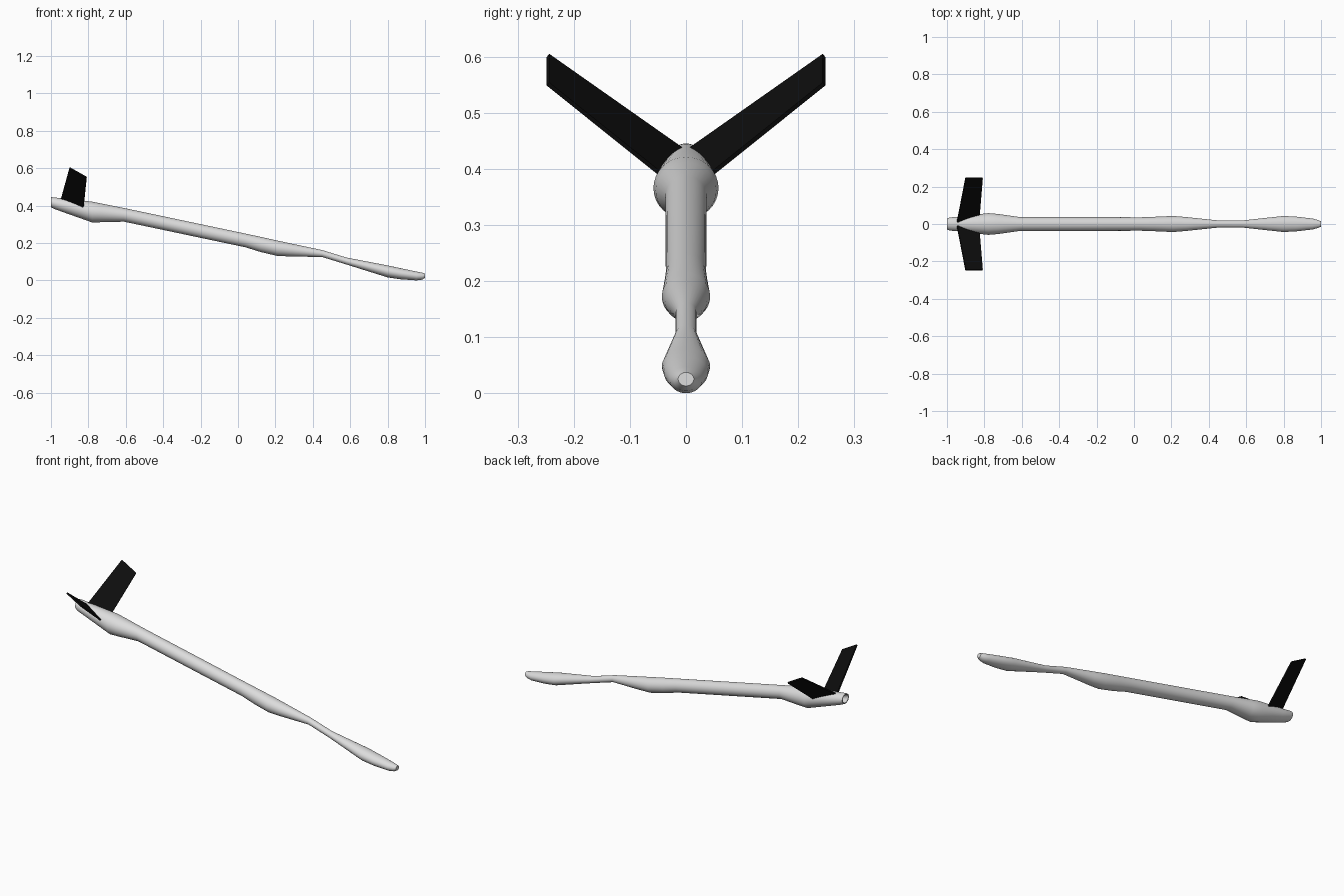
import bpy, bmesh, math
from mathutils import Vector

if "Cube" in bpy.data.objects:
    bpy.data.objects.remove(bpy.data.objects["Cube"])


def material(name, rgb):
    m = bpy.data.materials.new(name)
    m.diffuse_color = (*rgb, 1)
    m.use_nodes = True
    m.node_tree.nodes["Principled BSDF"].inputs["Base Color"].default_value = m.diffuse_color
    return m


GREY = material("light grey", (0.72, 0.72, 0.72))
BLACK = material("black", (0.004, 0.004, 0.004))


def make_object(name, bm, mat):
    bmesh.ops.recalc_face_normals(bm, faces=bm.faces)
    mesh = bpy.data.meshes.new(name)
    bm.to_mesh(mesh)
    bm.free()
    mesh.materials.append(mat)
    obj = bpy.data.objects.new(name, mesh)
    bpy.context.collection.objects.link(obj)
    return obj


# Body: oval rings (x, bottom z, top z, half width), starting inside the hollow tail
RINGS = [
    (-0.93, 0.378, 0.420, 0.025),
    (-1.00, 0.396, 0.441, 0.025),
    (-1.00, 0.391, 0.445, 0.030),
    (-0.985, 0.383, 0.444, 0.035),
    (-0.93, 0.363, 0.437, 0.040),
    (-0.78, 0.310, 0.421, 0.058),
    (-0.73, 0.311, 0.411, 0.054),
    (-0.61, 0.314, 0.387, 0.037),
    (0.04, 0.177, 0.250, 0.036),
    (0.12, 0.152, 0.233, 0.039),
    (0.21, 0.131, 0.213, 0.043),
    (0.28, 0.128, 0.198, 0.037),
    (0.45, 0.125, 0.162, 0.019),
    (0.58, 0.085, 0.122, 0.019),
    (0.80, 0.016, 0.080, 0.043),
    (0.87, 0.006, 0.065, 0.039),
    (0.955, 0.000, 0.047, 0.029),
    (0.985, 0.004, 0.041, 0.021),
    (1.00, 0.013, 0.037, 0.014),
]
SIDES = 32
bm = bmesh.new()
loops = []
for x, low, high, half in RINGS:
    mid, rad = (low + high) / 2, (high - low) / 2
    loops.append([bm.verts.new((x, half * math.cos(a), mid + rad * math.sin(a)))
                  for a in (math.tau * i / SIDES for i in range(SIDES))])
for a, b in zip(loops, loops[1:]):
    for i in range(SIDES):
        j = (i + 1) % SIDES
        bm.faces.new((a[i], a[j], b[j], b[i]))
bm.faces.new(loops[0])
bm.faces.new(loops[-1])
body = make_object("body", bm, GREY)
bpy.context.view_layer.objects.active = body
body.select_set(True)
bpy.ops.object.shade_smooth_by_angle(angle=math.radians(35))

# Tail fins: thin tapered plates in a V, mirrored across the body
for side, name in ((1, "left_tail_fin"), (-1, "right_tail_fin")):
    outline = [Vector(p) for p in ((-0.947, 0.004, 0.432), (-0.90, 0.246, 0.602),
                                   (-0.81, 0.246, 0.551), (-0.828, 0.030, 0.378))]
    normal = (outline[1] - outline[0]).cross(outline[3] - outline[0]).normalized()
    bm = bmesh.new()
    layers = []
    for off in (-0.004, 0.004):
        pts = [p + normal * off for p in outline]
        layers.append([bm.verts.new((p.x, p.y * side, p.z)) for p in pts])
        bm.faces.new(layers[-1])
    for i in range(4):
        j = (i + 1) % 4
        bm.faces.new((layers[0][i], layers[0][j], layers[1][j], layers[1][i]))
    make_object(name, bm, BLACK)
